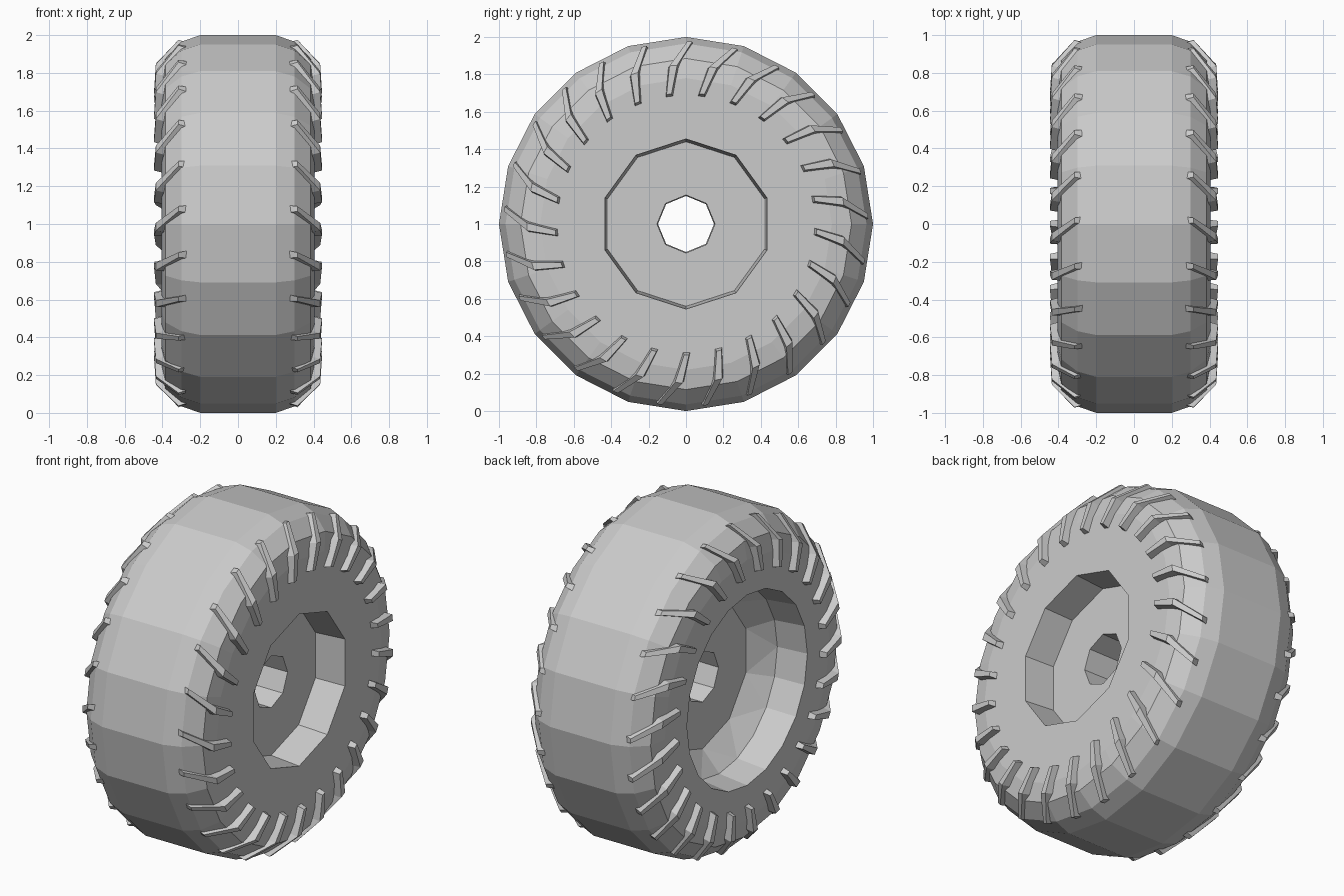
import bpy, bmesh
from math import sin, cos, pi

if "Cube" in bpy.data.objects:
    bpy.data.objects.remove(bpy.data.objects["Cube"])


def point(x, r, t):
    # axle runs along x at height 1; t is clockwise from the top seen from +x
    return (x, r * sin(t), 1 + r * cos(t))


def finish(bm, name):
    bmesh.ops.recalc_face_normals(bm, faces=bm.faces)
    me = bpy.data.meshes.new(name)
    bm.to_mesh(me)
    bm.free()
    ob = bpy.data.objects.new(name, me)
    bpy.context.collection.objects.link(ob)
    return ob


def ring(bm, x, r, n):
    vs = [bm.verts.new(point(x, r, 2 * pi * i / n)) for i in range(n)]
    return [bm.edges.new((vs[i], vs[(i + 1) % n])) for i in range(n)]


# Tyre and hub as one closed revolved shell: x, radius, number of sides
profile = [
    # tread and shoulders
    (-0.405, 0.78, 20), (-0.385, 0.885, 20), (-0.30, 0.965, 20), (-0.20, 1.0, 20),
    (0.20, 1.0, 20), (0.30, 0.965, 20), (0.385, 0.885, 20), (0.405, 0.78, 20),
    # shallow recess on the outer side, and axle hole
    (0.405, 0.455, 10), (0.22, 0.44, 10), (0.22, 0.155, 8),
    (-0.11, 0.15, 8),
    # deep dish on the inner side
    (-0.11, 0.43, 10), (-0.22, 0.55, 20), (-0.405, 0.57, 20),
]
bm = bmesh.new()
rings = [ring(bm, *p) for p in profile]
for a, b in zip(rings, rings[1:] + rings[:1]):
    bmesh.ops.bridge_loops(bm, edges=a + b)
finish(bm, "tyre_and_hub")

# Slanted shoulder lugs: radius, lean angle, base x, top x, half width
stations = [(0.69, 0.0, 0.38, 0.445, 0.022),
            (0.84, 0.05, 0.35, 0.435, 0.034),
            (0.965, 0.15, 0.25, 0.315, 0.022)]
COUNT = 25
for side, name in ((1, "right_lugs"), (-1, "left_lugs")):
    bm = bmesh.new()
    for k in range(COUNT):
        t0 = 2 * pi * k / COUNT - 0.13
        rows = []
        for r, lean, xb, xt, w in stations:
            t, d = t0 + lean, w / r
            rows.append([bm.verts.new(point(side * x, rr, t + s)) for x, rr, s in
                         ((xb, r - 0.01, -d), (xb, r - 0.01, d),
                          (xt, r + 0.01, d * 0.6), (xt, r + 0.01, -d * 0.6))])
        for a, b in zip(rows, rows[1:]):
            for i in range(4):
                j = (i + 1) % 4
                bm.faces.new((a[i], a[j], b[j], b[i]))
        bm.faces.new(rows[0])
        bm.faces.new(rows[-1])
    finish(bm, name)
